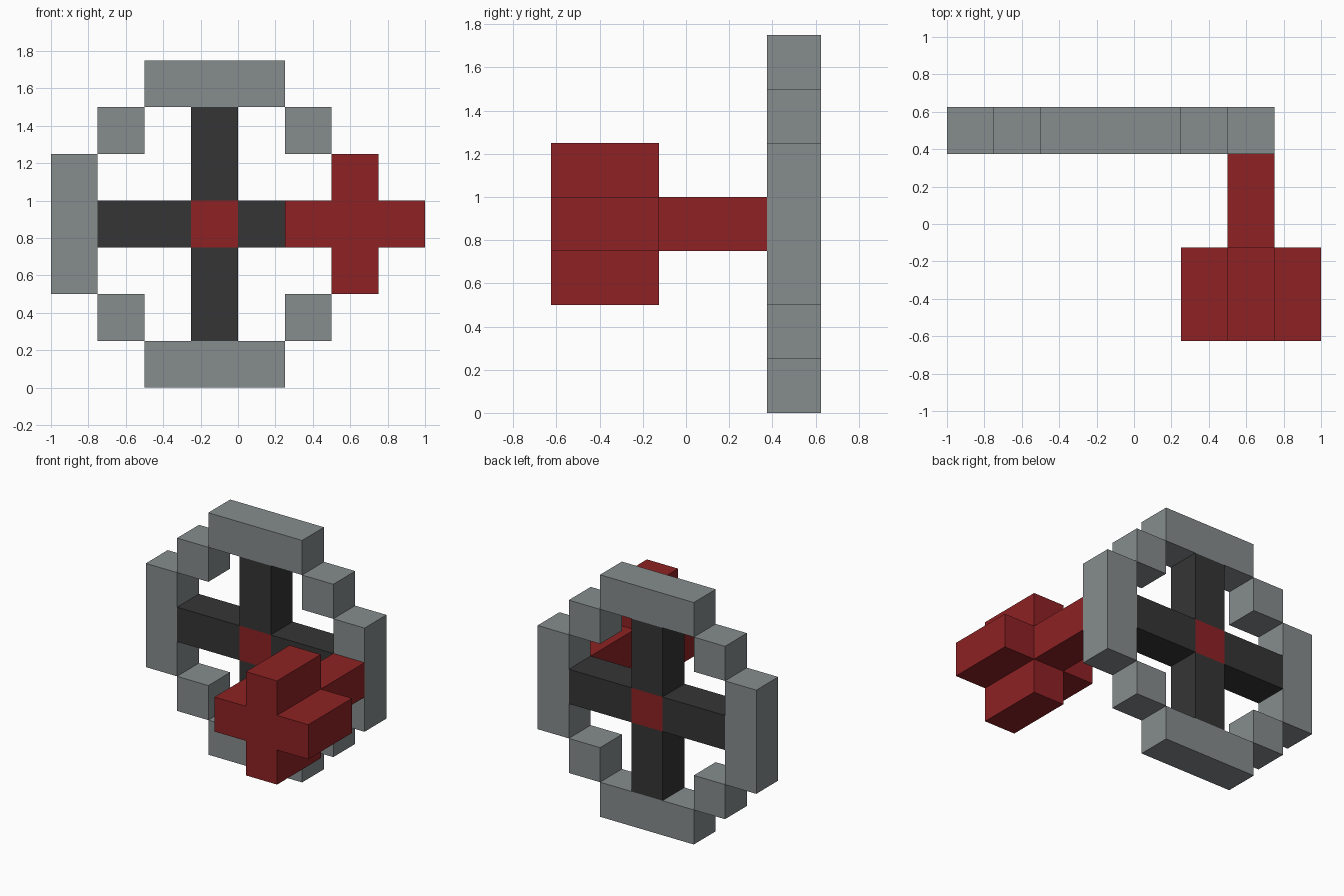
import bpy, bmesh

if "Cube" in bpy.data.objects:
    bpy.data.objects.remove(bpy.data.objects["Cube"])

U = 0.25            # block size
CX, CZ = -0.125, 0.875   # wheel centre


def material(name, rgb):
    lin = [((c / 255 + 0.055) / 1.055) ** 2.4 for c in rgb]
    m = bpy.data.materials.new(name)
    m.diffuse_color = (*lin, 1)
    m.use_nodes = True
    m.node_tree.nodes["Principled BSDF"].inputs["Base Color"].default_value = m.diffuse_color
    return m


grey = material("light grey", (134, 140, 141))
dark = material("charcoal", (53, 53, 53))
red = material("dark red", (142, 34, 36))


def prism(name, outline, y0, y1, mat):
    """Extrude an x-z outline (counter-clockwise from the front) from y0 to y1."""
    bm = bmesh.new()
    face = bm.faces.new([bm.verts.new((x, y0, z)) for x, z in outline])
    ext = bmesh.ops.extrude_face_region(bm, geom=[face], use_keep_orig=True)
    verts = [g for g in ext["geom"] if isinstance(g, bmesh.types.BMVert)]
    bmesh.ops.translate(bm, verts=verts, vec=(0, y1 - y0, 0))
    bmesh.ops.recalc_face_normals(bm, faces=bm.faces)
    me = bpy.data.meshes.new(name)
    bm.to_mesh(me)
    bm.free()
    me.materials.append(mat)
    ob = bpy.data.objects.new(name, me)
    bpy.context.collection.objects.link(ob)
    return ob


def block(name, x, z, w, h, mat, y0=0.375, y1=0.625):
    """Box centred at x, z with width w and height h."""
    a, b = w / 2, h / 2
    return prism(name, [(x - a, z - b), (x + a, z - b), (x + a, z + b), (x - a, z + b)],
                 y0, y1, mat)


# Wheel: rim bars, rim corner blocks and spokes
for s, side, end in ((-1, "left", "bottom"), (1, "right", "top")):
    block(f"rim_{side}", CX + s * 3 * U, CZ, U, 3 * U, grey)
    block(f"rim_{end}", CX, CZ + s * 3 * U, 3 * U, U, grey)
    block(f"spoke_{side}", CX + s * 1.5 * U, CZ, 2 * U, U, dark)
    block(f"spoke_{end}", CX, CZ + s * 1.5 * U, U, 2 * U, dark)
    for t, tend in ((-1, "bottom"), (1, "top")):
        block(f"rim_corner_{tend}_{side}", CX + s * 2 * U, CZ + t * 2 * U, U, U, grey)

# Hub
block("hub", CX, CZ, U, U, red)

# Crank handle: shaft from the rim and plus-shaped grip
HX = CX + 3 * U
block("handle_shaft", HX, CZ, U, U, red, -0.125, 0.375)
a, b = U / 2, 1.5 * U
plus = [(-a, -b), (a, -b), (a, -a), (b, -a), (b, a), (a, a),
        (a, b), (-a, b), (-a, a), (-b, a), (-b, -a), (-a, -a)]
prism("handle_grip", [(HX + x, CZ + z) for x, z in plus], -0.625, -0.125, red)
